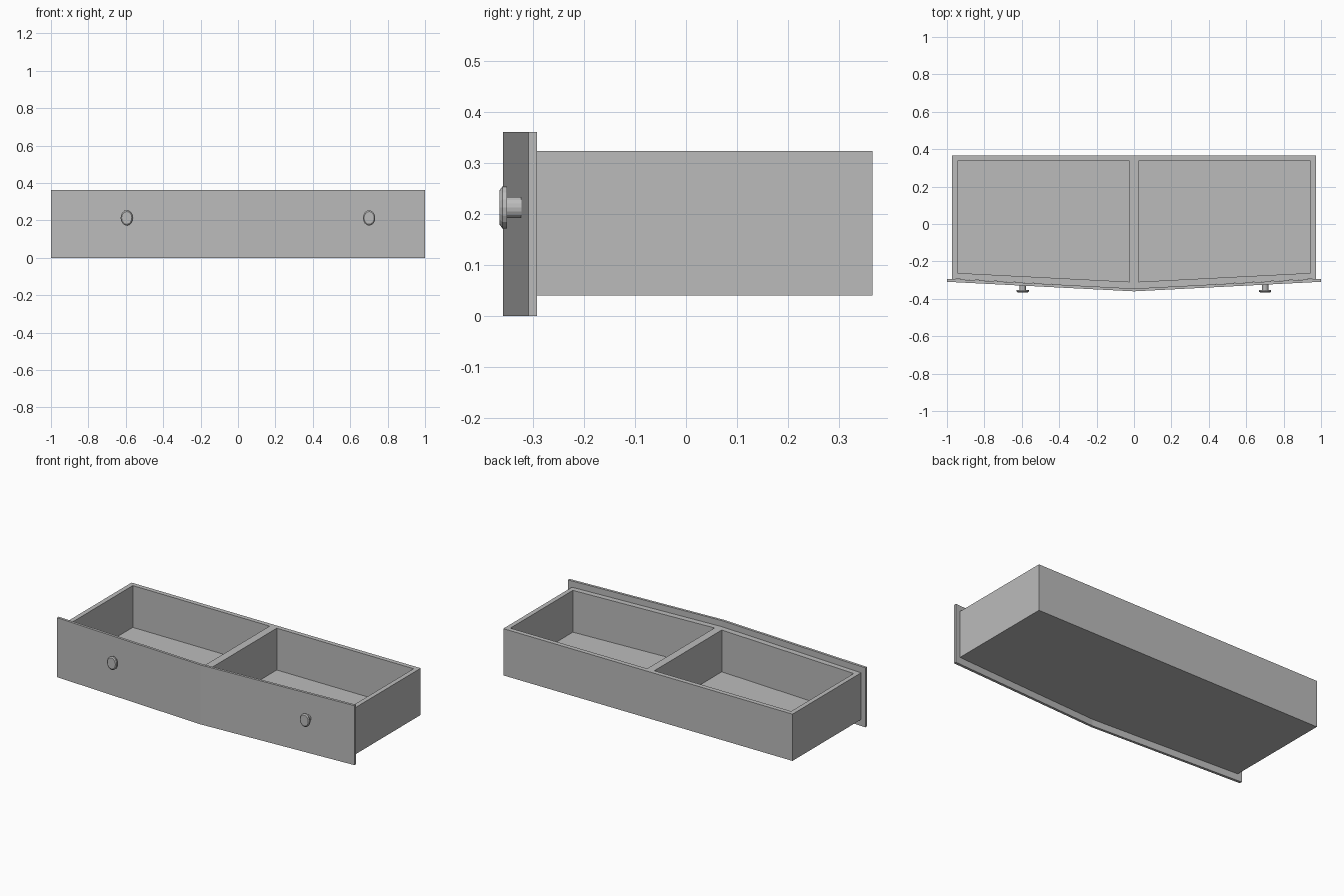
import bpy
import bmesh
import math

cube = bpy.data.objects.get("Cube")
if cube:
    bpy.data.objects.remove(cube, do_unlink=True)

# One plain grey for everything
grey = bpy.data.materials.new("plain_grey")
grey.use_nodes = True
grey.diffuse_color = (0.5, 0.5, 0.5, 1)
grey.node_tree.nodes["Principled BSDF"].inputs["Base Color"].default_value = (0.5, 0.5, 0.5, 1)


def finish(name, bm):
    bmesh.ops.recalc_face_normals(bm, faces=bm.faces)
    mesh = bpy.data.meshes.new(name)
    bm.to_mesh(mesh)
    bm.free()
    mesh.materials.append(grey)
    obj = bpy.data.objects.new(name, mesh)
    bpy.context.collection.objects.link(obj)
    return obj


def prism(bm, outline, z0, z1):
    """Extrude a plan outline upward and return its top face."""
    base = bm.faces.new([bm.verts.new((x, y, z0)) for x, y in outline])
    verts = [v for v in bmesh.ops.extrude_face_region(bm, geom=[base])["geom"]
             if isinstance(v, bmesh.types.BMVert)]
    bmesh.ops.translate(bm, verts=verts, vec=(0, 0, z1 - z0))


BOTTOM, TOP, FLOOR = 0.04, 0.324, 0.07
SIDE, BACK, CORNER, APEX = 0.972, 0.366, -0.293, -0.346
WALL, DIVIDER = 0.028, 0.024

# Drawer box, with its front wall coming to a shallow point
bm = bmesh.new()
prism(bm, [(-SIDE, BACK), (-SIDE, CORNER), (0, APEX), (SIDE, CORNER), (SIDE, BACK)],
      BOTTOM, TOP)
box = finish("drawer_box", bm)

# Two compartments cut out of the box
bm = bmesh.new()
for s in (-1, 1):
    outer, inner = s * (SIDE - WALL), s * DIVIDER
    prism(bm, [(outer, BACK - WALL), (outer, -0.262), (inner, -0.309), (inner, BACK - WALL)],
          FLOOR, TOP + 0.1)
cutter = finish("compartment_cutter", bm)
cutter.hide_render = True
cutter.hide_viewport = True
cut = box.modifiers.new("compartments", "BOOLEAN")
cut.operation = "DIFFERENCE"
cut.solver = "EXACT"
cut.object = cutter

# Bent front panel, overhanging the box on all sides
bm = bmesh.new()
prism(bm, [(-1, -0.309), (0, -0.36), (1, -0.309), (1, -0.293), (0, -0.345), (-1, -0.293)],
      0, 0.361)
finish("front_panel", bm)


# Knobs: oval stem, flange and bevelled face lofted along the depth
def knob(name, x, z=0.213, sides=16):
    profile = [(-0.322, 0.021), (-0.352, 0.021), (-0.352, 0.041),
               (-0.361, 0.041), (-0.366, 0.034)]
    bm = bmesh.new()
    rings = []
    for y, r in profile:
        angles = [2 * math.pi * i / sides for i in range(sides)]
        rings.append([bm.verts.new((x + 0.8 * r * math.cos(a), y, z + r * math.sin(a)))
                      for a in angles])
    for a, b in zip(rings, rings[1:]):
        for i in range(sides):
            j = (i + 1) % sides
            bm.faces.new((a[i], a[j], b[j], b[i]))
    bm.faces.new(rings[0])
    bm.faces.new(rings[-1])
    finish(name, bm)


knob("right_knob", -0.595)
knob("left_knob", 0.701)
